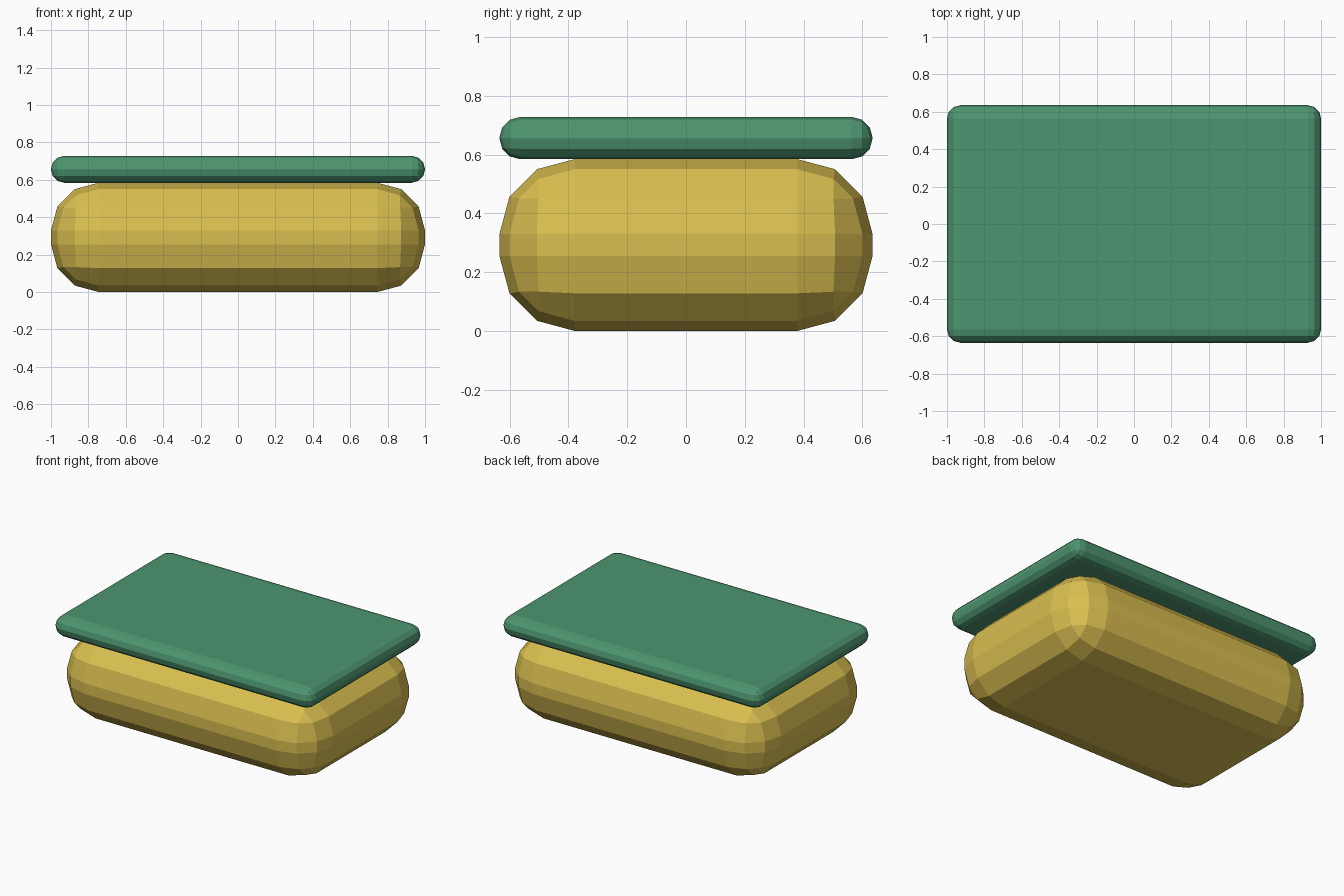
import bpy
import bmesh

if "Cube" in bpy.data.objects:
    bpy.data.objects.remove(bpy.data.objects["Cube"])


def material(name, rgb):
    mat = bpy.data.materials.new(name)
    mat.diffuse_color = (*rgb, 1.0)
    mat.use_nodes = True
    mat.node_tree.nodes["Principled BSDF"].inputs["Base Color"].default_value = mat.diffuse_color
    return mat


def rounded_slab(name, size, z_bottom, radius, mat):
    """Flat-shaded box with all edges rounded in three facets."""
    bm = bmesh.new()
    bmesh.ops.create_cube(bm, size=1.0)
    bmesh.ops.scale(bm, vec=size, verts=bm.verts)
    bmesh.ops.bevel(bm, geom=bm.edges[:], offset=radius, segments=3,
                    profile=0.5, affect='EDGES', clamp_overlap=True)
    mesh = bpy.data.meshes.new(name)
    bm.to_mesh(mesh)
    bm.free()
    mesh.materials.append(mat)
    obj = bpy.data.objects.new(name, mesh)
    obj.location.z = z_bottom + size[2] / 2
    bpy.context.collection.objects.link(obj)
    return obj


WIDTH, DEPTH = 2.0, 1.27
BODY_HEIGHT, LID_HEIGHT = 0.584, 0.144

# Plump container body
rounded_slab("body", (WIDTH, DEPTH, BODY_HEIGHT), 0.0, 0.255,
             material("yellow", (0.70, 0.52, 0.08)))

# Thin lid resting on the body
rounded_slab("lid", (WIDTH, DEPTH, LID_HEIGHT), BODY_HEIGHT, 0.071,
             material("green", (0.075, 0.30, 0.16)))
